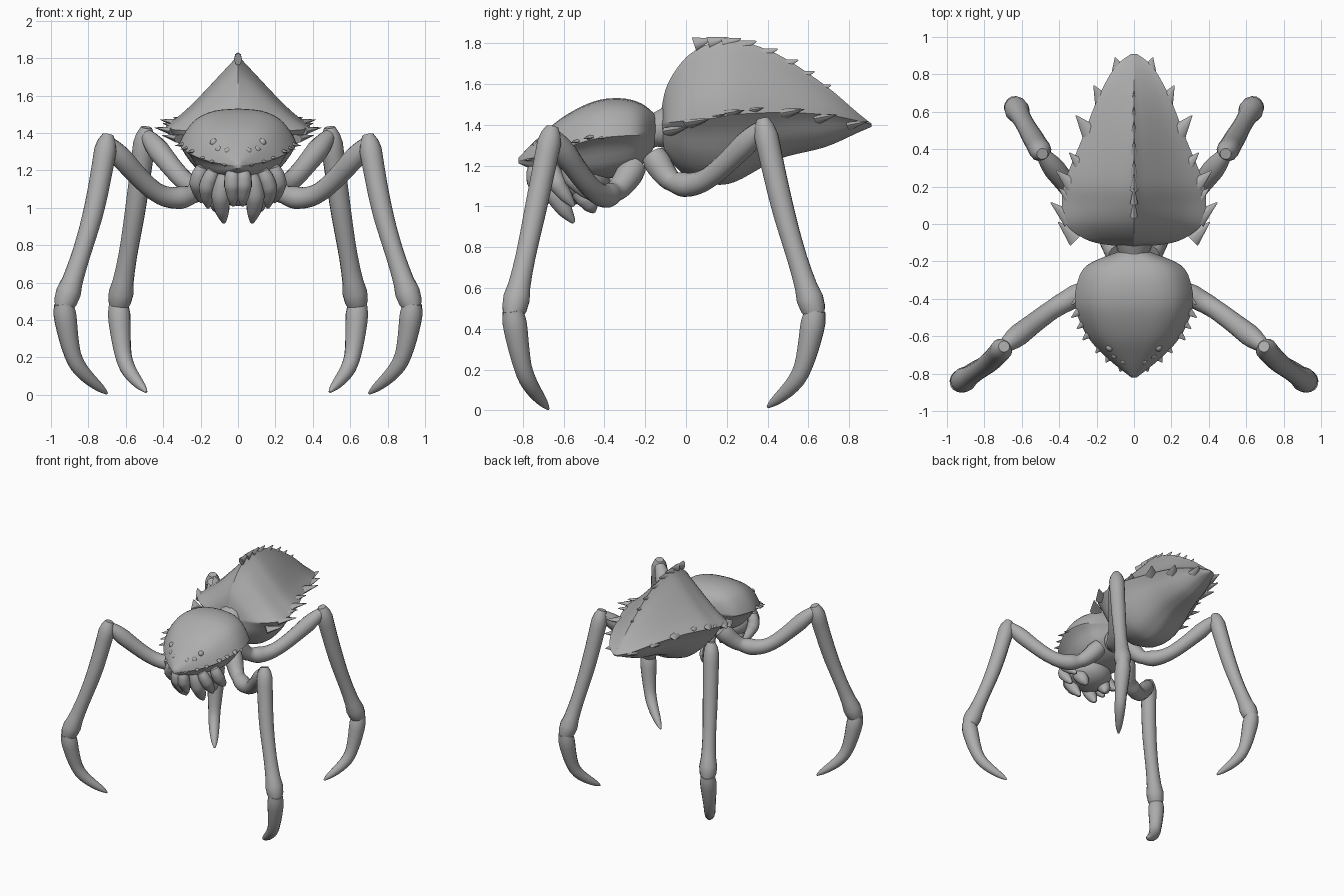
import bpy, bmesh, math
from mathutils import Vector

if "Cube" in bpy.data.objects:
    bpy.data.objects.remove(bpy.data.objects["Cube"])

grey = bpy.data.materials.new("chitin_grey")
grey.diffuse_color = (0.42, 0.42, 0.42, 1)
grey.use_nodes = True
grey.node_tree.nodes["Principled BSDF"].inputs["Base Color"].default_value = grey.diffuse_color
Z = Vector((0, 0, 1))


def spline(pts, n):
    """Catmull-Rom through tuples of any length."""
    if n < 2 or len(pts) < 3:
        return pts
    out = []
    for i in range(len(pts) - 1):
        a, b, c, d = pts[max(i - 1, 0)], pts[i], pts[i + 1], pts[min(i + 2, len(pts) - 1)]
        for k in range(n):
            t = k / n
            out.append(tuple(q + 0.5 * t * (r - p + t * (2 * p - 5 * q + 4 * r - s + t * (3 * (q - r) + s - p)))
                             for p, q, r, s in zip(a, b, c, d)))
    return out + [pts[-1]]


def skin(bm, rings):
    """Bridge rings of points and cap both ends."""
    vs = [[bm.verts.new(p) for p in r] for r in rings]
    n = len(vs[0])
    for a, b in zip(vs, vs[1:]):
        for i in range(n):
            bm.faces.new((a[i], a[(i + 1) % n], b[(i + 1) % n], b[i]))
    bm.faces.new(vs[0])
    bm.faces.new(vs[-1])


def tube(bm, path, radii, sides=14, steps=8, flat=(1, 1), mirror=1):
    """Tube along a path; radii are spread evenly from end to end."""
    c = [Vector((mirror * x, y, z)) for x, y, z in spline(path, steps)]
    h = c[-1] - c[0]
    h.z = 0
    side = Z.cross(h).normalized() if h.length > 0.001 else Vector((1, 0, 0))
    rings = []
    for i, p in enumerate(c):
        f = i / (len(c) - 1) * (len(radii) - 1)
        k = min(int(f), len(radii) - 2)
        r = radii[k] + (radii[k + 1] - radii[k]) * (f - k)
        d = (c[min(i + 1, len(c) - 1)] - c[max(i - 1, 0)]).normalized()
        u = side.cross(d).normalized()
        s = d.cross(u)
        rings.append([p + r * (flat[0] * math.cos(t) * s + flat[1] * math.sin(t) * u)
                      for t in (2 * math.pi * j / sides for j in range(sides))])
    skin(bm, rings)


def make(name, bm, angle=45):
    bmesh.ops.recalc_face_normals(bm, faces=bm.faces)
    me = bpy.data.meshes.new(name)
    bm.to_mesh(me)
    bm.free()
    me.shade_smooth()
    me.set_sharp_from_angle(angle=math.radians(angle))
    me.materials.append(grey)
    ob = bpy.data.objects.new(name, me)
    bpy.context.collection.objects.link(ob)


def pair(name, path, radii):
    """One limb on each side."""
    for m, tag in ((1, "right"), (-1, "left")):
        bm = bmesh.new()
        tube(bm, path, radii, mirror=m)
        make(name + "_" + tag, bm)


def shell(name, stations, top, bottom):
    """Body loft: stations are (y, half width, rim z, top z, bottom z)."""
    up, low = spline(top, 3), spline(bottom, 3)
    rings = []
    for y, w, zr, zt, zb in spline(stations, 5):
        half = [(w * a, zr + (zt - zr) * t) for a, t in up]
        half += [(w * a, zr + (zb - zr) * t) for a, t in low[1:]]
        rings.append([(x, y, z) for x, z in half] + [(-x, y, z) for x, z in half[-2:0:-1]])
    bm = bmesh.new()
    skin(bm, rings)
    make(name, bm, 55)


# Abdomen: peaked concave roof over a rounded belly
shell("abdomen", [
    (-0.12, 0.07, 1.40, 1.48, 1.32), (-0.09, 0.24, 1.41, 1.60, 1.24),
    (0.0, 0.365, 1.42, 1.73, 1.15), (0.12, 0.385, 1.43, 1.80, 1.11),
    (0.24, 0.365, 1.45, 1.815, 1.12), (0.45, 0.28, 1.46, 1.745, 1.23),
    (0.68, 0.19, 1.45, 1.595, 1.29), (0.84, 0.10, 1.42, 1.46, 1.36), (0.91, 0.015, 1.40, 1.405, 1.39)],
    [(0, 1), (0.1, 0.88), (0.25, 0.72), (0.5, 0.45), (0.75, 0.2), (1, 0)],
    [(1, 0), (0.85, 0.22), (0.66, 0.58), (0.38, 0.88), (0, 1)])

# Carapace: low dome with a pointed front
shell("carapace", [
    (-0.82, 0.015, 1.225, 1.24, 1.21), (-0.72, 0.14, 1.245, 1.34, 1.17),
    (-0.60, 0.25, 1.285, 1.44, 1.15), (-0.45, 0.312, 1.33, 1.515, 1.13),
    (-0.32, 0.305, 1.345, 1.53, 1.15), (-0.22, 0.25, 1.35, 1.505, 1.20), (-0.15, 0.09, 1.37, 1.45, 1.30)],
    [(0, 1), (0.4, 0.94), (0.7, 0.72), (0.89, 0.36), (1, 0)],
    [(1, 0), (0.82, 0.25), (0.6, 0.75), (0.3, 0.95), (0, 1)])

# Waist
bm = bmesh.new()
tube(bm, [(0, -0.22, 1.37), (0, -0.15, 1.375), (0, -0.06, 1.39)], (0.10, 0.085, 0.12))
make("waist", bm)

# Abdomen rim spikes, swept backward to each tip
bm = bmesh.new()
for x, y in [(0.405, 0.01), (0.445, 0.115), (0.40, 0.19), (0.415, 0.285),
             (0.345, 0.38), (0.31, 0.58), (0.215, 0.74), (0.10, 0.89)]:
    z = 1.485 - 0.5 * (y - 0.45) ** 2 if y < 0.6 else 1.485 - 0.22 * (y - 0.58)
    for m in (1, -1):
        tube(bm, [(x * 0.76, y - 0.09, z - 0.02), (x, y, z)], (0.05, 0.003), 8, 1, (1, 0.5), m)
make("abdomen_rim_spikes", bm)

# Saw teeth following the abdomen ridge
bm = bmesh.new()
for y in (0.13, 0.20, 0.27, 0.345, 0.45, 0.55, 0.63, 0.71):
    z = 1.828 - 0.9 * (y - 0.2) ** 2
    tube(bm, [(0, y - 0.09, z - 0.03), (0, y, z)], (0.035, 0.003), 8, 1, (0.6, 1))
make("abdomen_ridge_teeth", bm)

# Carapace rim spikes, swept forward
bm = bmesh.new()
for x, y in [(0.335, -0.43), (0.335, -0.50), (0.305, -0.56), (0.275, -0.62),
             (0.205, -0.69), (0.15, -0.74), (0.075, -0.79)]:
    z = 1.22 + x * x
    for m in (1, -1):
        tube(bm, [(x * 0.8, y + 0.05, z + 0.01), (x, y, z)], (0.035, 0.003), 8, 1, (1, 0.5), m)
make("carapace_spikes", bm)

# Eyes
bm = bmesh.new()
for x, y, z in [(0.10, -0.70, 1.31), (0.055, -0.73, 1.30), (0.13, -0.66, 1.35)]:
    for m in (1, -1):
        g = bmesh.ops.create_uvsphere(bm, u_segments=10, v_segments=6, radius=0.022)
        bmesh.ops.translate(bm, verts=g["verts"], vec=(m * x, y, z))
make("eyes", bm)

# Mouth base
bm = bmesh.new()
g = bmesh.ops.create_uvsphere(bm, u_segments=20, v_segments=12, radius=1)
bmesh.ops.scale(bm, verts=g["verts"], vec=(0.18, 0.17, 0.12))
bmesh.ops.translate(bm, verts=g["verts"], vec=(0, -0.54, 1.13))
make("mouth_base", bm)

# Fangs and mouth palps
plump = (0.035, 0.05, 0.052, 0.038, 0.008)
slim = (0.03, 0.042, 0.045, 0.032, 0.008)
pair("fang", [(0.06, -0.66, 1.20), (0.09, -0.64, 1.06), (0.075, -0.55, 0.92)], plump)
pair("inner_palp", [(0.03, -0.74, 1.20), (0.03, -0.735, 1.12), (0.025, -0.68, 1.01)], slim)
pair("middle_palp", [(0.13, -0.66, 1.20), (0.165, -0.63, 1.11), (0.16, -0.55, 1.0)], slim)
pair("outer_palp", [(0.19, -0.58, 1.22), (0.215, -0.55, 1.13), (0.195, -0.45, 1.03)], slim)
pair("rear_palp", [(0.10, -0.56, 1.12), (0.11, -0.49, 1.04), (0.09, -0.45, 0.97)], plump)

# Leg thickness shared by both pairs
thigh_r = (0.06, 0.068, 0.06, 0.05, 0.062, 0.056, 0.052, 0.054, 0.06, 0.035)
shin_r = (0.03, 0.06, 0.059, 0.057, 0.056, 0.054, 0.051, 0.05, 0.054, 0.071, 0.046)
claw_r = (0.05, 0.062, 0.054, 0.045, 0.042, 0.035, 0.024, 0.006)


def leg(name, hip, low, bend, knee, mid, ankle, hook, tip):
    top = (knee[0], knee[1], knee[2] + 0.04)
    start = (ankle[0], ankle[1], ankle[2] + 0.03)
    pair(name + "_thigh", [hip, low, bend, knee], thigh_r)
    pair(name + "_shin", [top, mid, ankle], shin_r)
    pair(name + "_claw", [start, hook, tip], claw_r)


leg("front_leg", (0.13, -0.25, 1.20), (0.25, -0.35, 1.07), (0.44, -0.46, 1.085), (0.695, -0.655, 1.35),
    (0.78, -0.745, 0.95), (0.935, -0.85, 0.46), (0.87, -0.79, 0.18), (0.70, -0.675, 0.006))
leg("rear_leg", (0.08, -0.16, 1.25), (0.15, -0.06, 1.12), (0.28, 0.11, 1.14), (0.49, 0.375, 1.39),
    (0.555, 0.485, 0.95), (0.64, 0.635, 0.46), (0.605, 0.56, 0.18), (0.49, 0.40, 0.015))
